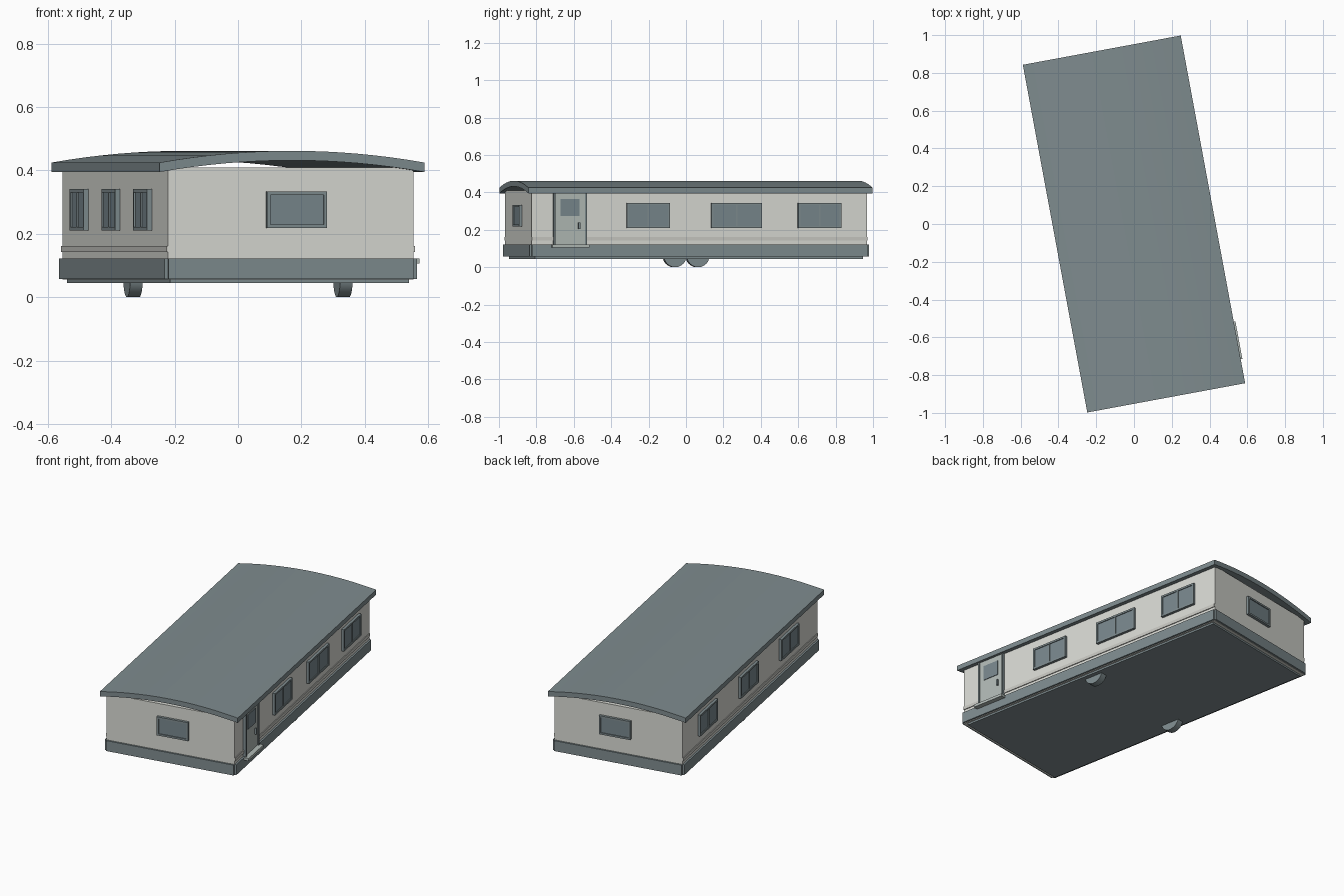
import bpy, bmesh, math
from mathutils import Matrix

if "Cube" in bpy.data.objects:
    bpy.data.objects.remove(bpy.data.objects["Cube"], do_unlink=True)

YAW = Matrix.Rotation(math.radians(10.5), 4, 'Z')
HX, HY = 0.394, 0.912          # half width and half length of the walls


def material(name, rgb):
    m = bpy.data.materials.new(name)
    m.use_nodes = True
    lin = [((c / 255 + 0.055) / 1.055) ** 2.4 for c in rgb] + [1.0]
    m.diffuse_color = lin
    m.node_tree.nodes["Principled BSDF"].inputs["Base Color"].default_value = lin
    return m


WALL = material("wall_cream", (217, 218, 212))
STRIP = material("strip_grey", (200, 200, 194))
TRIM = material("trim_slate", (127, 140, 143))
GLASS = material("glass_blue_grey", (120, 135, 141))
DOOR = material("door_pale_green", (177, 186, 182))


def finish(bm, name, mat):
    bmesh.ops.recalc_face_normals(bm, faces=bm.faces)
    me = bpy.data.meshes.new(name)
    bm.to_mesh(me)
    bm.free()
    me.materials.append(mat)
    ob = bpy.data.objects.new(name, me)
    ob.matrix_world = YAW
    bpy.context.collection.objects.link(ob)
    return ob


def add_box(bm, x, y, z, place=Matrix()):
    """Box from (low, high) ranges, moved by a placement matrix."""
    mid = [(r[0] + r[1]) / 2 for r in (x, y, z)]
    size = [r[1] - r[0] for r in (x, y, z)]
    m = place @ Matrix.Translation(mid) @ Matrix.Diagonal(size + [1])
    bmesh.ops.create_cube(bm, size=1, matrix=m)


def boxes(name, mat, ranges, place=Matrix()):
    bm = bmesh.new()
    for r in ranges:
        add_box(bm, *r, place)
    return finish(bm, name, mat)


def wall_frame(direction, along):
    """Placement whose +x points out of the wall, origin on the wall."""
    turn = Matrix.Rotation(math.radians(direction), 4, 'Z')
    out = HX if direction in (0, 180) else HY
    return turn @ Matrix.Translation((out, along, 0))


# Walls, chassis and side strips
boxes("walls", WALL, [((-HX, HX), (-HY, HY), (0.056, 0.409))])
boxes("chassis", TRIM, [((-0.383, 0.383), (-0.892, 0.892), (0.045, 0.058))])
boxes("left_strip", STRIP, [((HX, HX + 0.005), (-HY, HY), (0.143, 0.162))])
boxes("right_strip", STRIP, [((-HX - 0.005, -HX), (-HY, HY), (0.143, 0.162))])

# Skirt planks, open at the corners
T = 0.011
for s, side, end in ((1, "left", "back"), (-1, "right", "front")):
    xr = tuple(sorted((s * HX, s * (HX + T))))
    yr = tuple(sorted((s * HY, s * (HY + T))))
    boxes(side + "_skirt", TRIM, [(xr, (-HY, HY), (0.058, 0.122))])
    boxes(end + "_skirt", TRIM, [((-HX, HX), yr, (0.058, 0.122))])

# Arched roof extruded along the length
bm = bmesh.new()
RW, RL, RISE, N = 0.425, 0.936, 0.037, 16
xs = [RW * (2 * i / N - 1) for i in range(N + 1)]
arc = [(x, 0.425 + RISE * (1 - (x / RW) ** 2)) for x in xs]
outline = arc + [(x, z - 0.03) for x, z in reversed(arc)]
rings = [[bm.verts.new((x, y, z)) for x, z in outline] for y in (-RL, RL)]
count = len(outline)
for i in range(count):
    j = (i + 1) % count
    bm.faces.new((rings[0][i], rings[0][j], rings[1][j], rings[1][i]))
for ring in rings:
    for i in range(N):
        bm.faces.new((ring[i], ring[i + 1], ring[count - 2 - i], ring[count - 1 - i]))
finish(bm, "roof", TRIM)


# Windows: frame bars around a slightly recessed pane
def window(name, direction, along, width, low, high, mullion):
    place = wall_frame(direction, along)
    w, b, d = width / 2, 0.011, (-0.002, 0.016)
    bars = [(d, (-w, w), (low, low + b)), (d, (-w, w), (high - b, high)),
            (d, (-w, -w + b), (low + b, high - b)),
            (d, (w - b, w), (low + b, high - b))]
    if mullion:
        bars.append((d, (-0.004, 0.004), (low + b, high - b)))
    boxes(name + "_frame", TRIM, bars, place)
    boxes(name + "_pane", GLASS,
          [((0, 0.011), (-w + b, w - b), (low + b, high - b))], place)


for i, (y, w) in enumerate(((-0.28, 0.235), (0.2, 0.275), (0.652, 0.235))):
    window(f"left_window_{i + 1}", 0, y, w, 0.21, 0.344, True)
for i, y in enumerate((-0.55, 0, 0.55)):
    window(f"right_window_{i + 1}", 180, -y - 0.035, 0.24, 0.21, 0.342, True)
window("front_window", 270, 0.018, 0.193, 0.218, 0.333, False)
window("back_window", 90, -0.018, 0.193, 0.218, 0.333, False)

# Door on the left side with jambs, small window, handle and step
place = wall_frame(0, -0.705)
boxes("door", DOOR, [((0, 0.01), (-0.08, 0.08), (0.122, 0.4))], place)
boxes("door_jambs", TRIM, [((0, 0.018), (-0.09, -0.08), (0.122, 0.4)),
                           ((0, 0.018), (0.08, 0.09), (0.122, 0.4))], place)
boxes("door_window", GLASS, [((0.01, 0.014), (-0.052, 0.05), (0.275, 0.365))], place)
boxes("door_handle", TRIM, [((0.01, 0.02), (0.044, 0.054), (0.205, 0.24))], place)
boxes("door_step", DOOR, [((0, 0.04), (-0.102, 0.1), (0.106, 0.122))], place)

# Wheels on a single axle
for s, side in ((1, "left"), (-1, "right")):
    bm = bmesh.new()
    m = Matrix.Translation((s * 0.337, 0, 0.062)) @ Matrix.Rotation(math.pi / 2, 4, 'Y')
    bmesh.ops.create_cone(bm, cap_ends=True, segments=24, radius1=0.062,
                          radius2=0.062, depth=0.04, matrix=m)
    wheel = finish(bm, side + "_wheel", TRIM)
    bpy.context.view_layer.objects.active = wheel
    wheel.select_set(True)
    bpy.ops.object.shade_smooth_by_angle(angle=math.radians(35))
    wheel.select_set(False)
